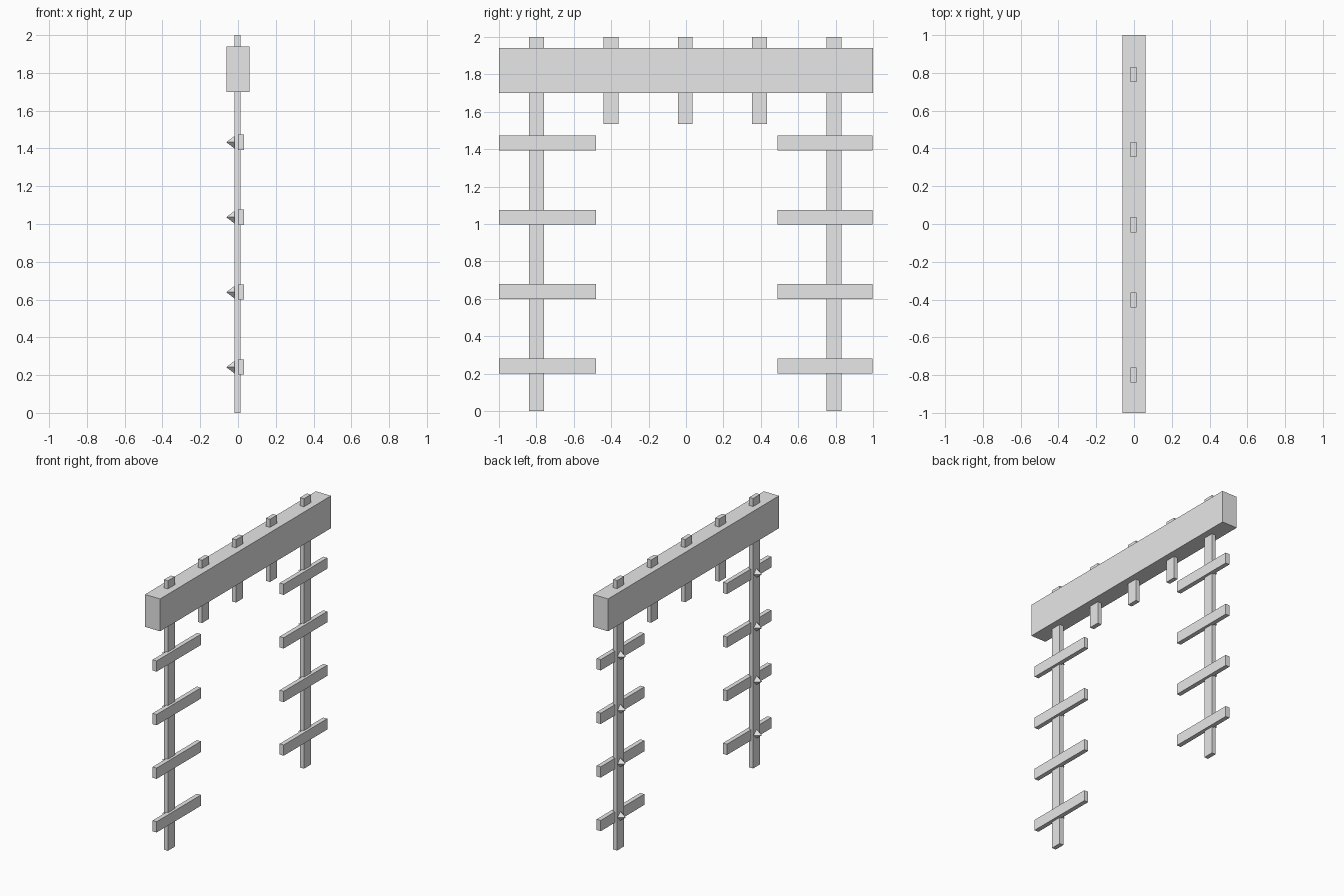
import bpy
import math

cube = bpy.data.objects.get("Cube")
if cube:
    bpy.data.objects.remove(cube, do_unlink=True)

grey = bpy.data.materials.new("plain_grey")
grey.use_nodes = True
colour = (0.8, 0.8, 0.8, 1)
grey.diffuse_color = colour
grey.node_tree.nodes["Principled BSDF"].inputs["Base Color"].default_value = colour


def box(name, x, y, z):
    """Block spanning the given (low, high) ranges."""
    spans = (x, y, z)
    bpy.ops.mesh.primitive_cube_add(size=1, location=[(a + b) / 2 for a, b in spans])
    ob = bpy.context.object
    ob.name = name
    ob.scale = [b - a for a, b in spans]
    bpy.ops.object.transform_apply(location=False, rotation=False, scale=True)
    ob.data.materials.append(grey)


def spike(name, y, z):
    """Four-sided point sticking out of the post towards -x."""
    length = 0.047
    bpy.ops.mesh.primitive_cone_add(vertices=4, radius1=0.036, depth=length,
                                    location=(-0.062 + length / 2, y, z),
                                    rotation=(0, -math.pi / 2, 0))
    ob = bpy.context.object
    ob.name = name
    ob.data.materials.append(grey)


POST_X = (-0.018, 0.014)
HALF = 0.04

# Heavy top beam
box("top_beam", (-0.062, 0.062), (-1, 1), (1.7, 1.94))

# Two long posts and three short pegs, all passing through the beam
for i in range(5):
    y = -0.8 + 0.398 * i
    outer = i in (0, 4)
    box("post" if outer else "beam_peg", POST_X, (y - HALF, y + HALF),
        (0 if outer else 1.535, 2))

# Rungs on each post, with a pointed fixing on the opposite face
for side, y, span in (("front", -0.8, (-1, -0.48)), ("back", 0.794, (0.488, 0.998))):
    for i in range(4):
        z = 0.242 + 0.397 * i
        box(side + "_rung", (0, 0.033), span, (z - HALF, z + HALF))
        spike(side + "_spike", y, z)
